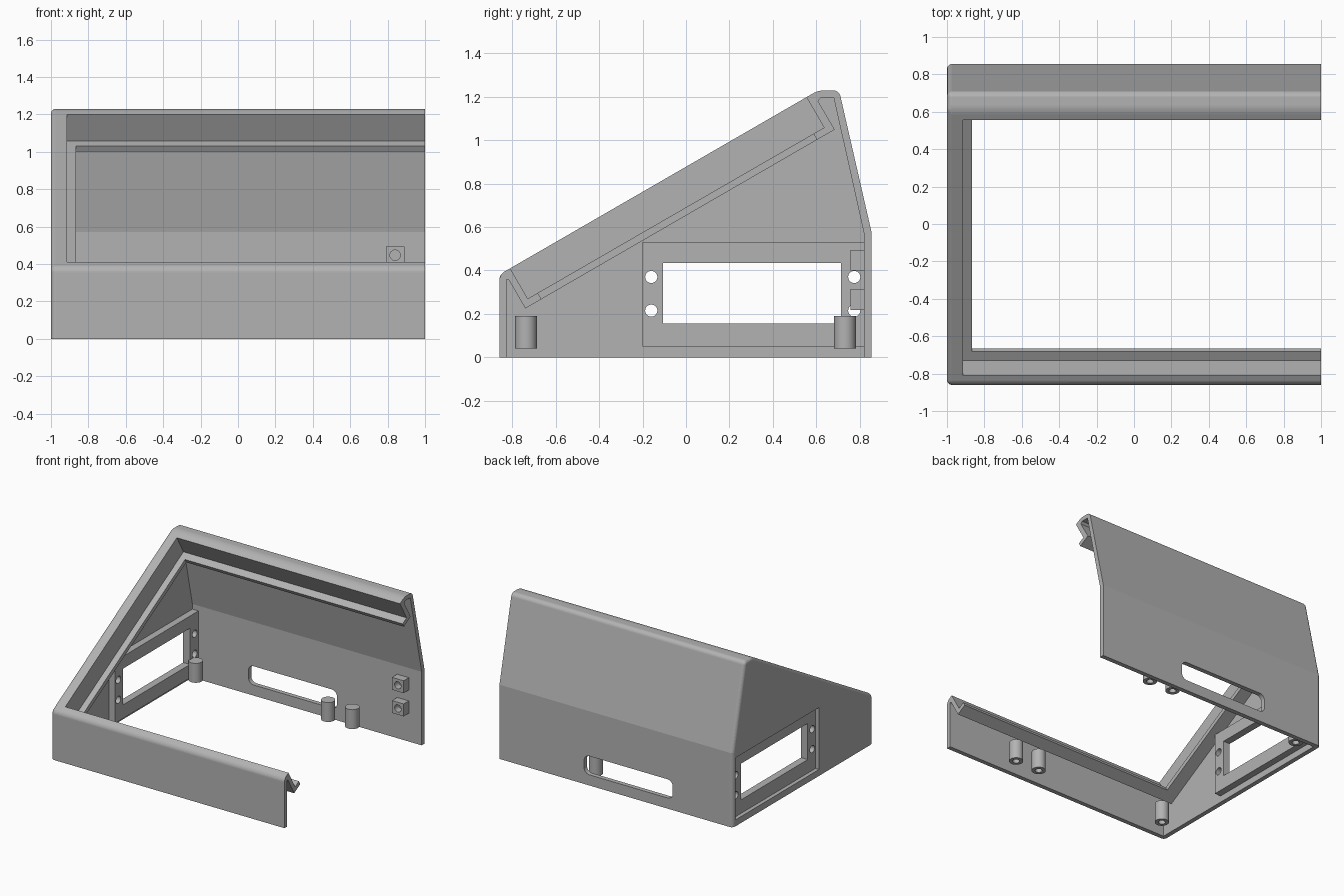
import bpy, bmesh, math
from mathutils import Matrix, Vector

cube = bpy.data.objects.get("Cube")
if cube:
    bpy.data.objects.remove(cube, do_unlink=True)

grey = bpy.data.materials.new("plain_grey")
grey.use_nodes = True
colour = (0.45, 0.45, 0.45, 1)
grey.diffuse_color = colour
grey.node_tree.nodes["Principled BSDF"].inputs["Base Color"].default_value = colour


def make(name, bm):
    bmesh.ops.recalc_face_normals(bm, faces=bm.faces)
    mesh = bpy.data.meshes.new(name)
    bm.to_mesh(mesh)
    bm.free()
    mesh.materials.append(grey)
    obj = bpy.data.objects.new(name, mesh)
    bpy.context.collection.objects.link(obj)
    return obj


def prism_mesh(points, x0, x1):
    """Extrude a (y, z) profile along x."""
    bm = bmesh.new()
    face = bm.faces.new([bm.verts.new((x0, y, z)) for y, z in points])
    new = bmesh.ops.extrude_face_region(bm, geom=[face])["geom"]
    bmesh.ops.translate(bm, vec=(x1 - x0, 0, 0),
                        verts=[v for v in new if isinstance(v, bmesh.types.BMVert)])
    return bm


def prism(name, points, x0, x1):
    return make(name, prism_mesh(points, x0, x1))


def box(name, x, y, z):
    return prism(name, [(y[0], z[0]), (y[1], z[0]), (y[1], z[1]), (y[0], z[1])], *x)


def cylinder(name, centre, radius, length, axis):
    bm = bmesh.new()
    turn = Vector((0, 0, 1)).rotation_difference(Vector(axis)).to_matrix().to_4x4()
    bmesh.ops.create_cone(bm, cap_ends=True, segments=32, radius1=radius,
                          radius2=radius, depth=length,
                          matrix=Matrix.Translation(centre) @ turn)
    return make(name, bm)


def combine(target, tool, operation="DIFFERENCE"):
    mod = target.modifiers.new("combine", "BOOLEAN")
    mod.operation, mod.object, mod.solver = operation, tool, "EXACT"
    bpy.context.view_layer.objects.active = target
    bpy.ops.object.modifier_apply(modifier=mod.name)
    bpy.data.objects.remove(tool, do_unlink=True)


# Outer body with rounded end and rounded ridge edges
outline = [(-.86, 0), (-.86, .381), (.61, 1.23), (.705, 1.23), (.855, .575), (.855, 0)]
bm = prism_mesh(outline, -1, 1)
rounded = []
for e in bm.edges:
    a, b = (v.co for v in e.verts)
    at_end = a.x < -.99 and b.x < -.99 and max(a.z, b.z) > .01
    along = abs(a.x - b.x) > 1 and (a.z > 1 or (a.y < 0 and a.z > .1))
    if at_end or along:
        rounded.append(e)
bmesh.ops.bevel(bm, geom=rounded, offset=.027, segments=6, profile=.5, affect="EDGES")
shell = make("enclosure_shell", bm)

# Hollow inside, leaving thin walls and hooked lips
combine(shell, prism("cavity", [
    (-.826, -.1), (-.826, .358), (-.817, .358), (-.74, .225), (.685, 1.049),
    (.608, 1.18), (.622, 1.197), (.68, 1.197), (.82, .57), (.82, -.1)], -.965, 1.1))


def slope_cut(name, low, high, x0):
    """Cut square to the sloping face, from the line low-high outwards."""
    out = Vector((-.5, .866)) * .5
    low, high = Vector(low), Vector(high)
    combine(shell, prism(name, [low, high, high + out, low + out], x0, 1.1))


# Panel recess and the opening through its ledge
slope_cut("recess", (-.729, .27), (.636, 1.058), -.913)
slope_cut("opening", (-.653, .245), (.617, .978), -.865)

# Thick side panel, sunk on the outside, with window and screw holes
combine(shell, box("side_pad", (-.985, -.913), (-.2, .83), (.05, .53)), "UNION")
combine(shell, box("side_sink", (-1.1, -.97), (-.2, .82), (.05, .53)))
combine(shell, box("window", (-1.1, -.8), (-.105, .715), (.155, .435)))
for y in (-.16, .775):
    for z in (.215, .37):
        combine(shell, cylinder("screw_hole", (-.95, y, z), .028, .2, (1, 0, 0)))

# Rounded slot in the back wall
bm = bmesh.new()
bmesh.ops.create_cube(bm, size=1, matrix=Matrix.Translation((-.105, .85, .155))
                      @ Matrix.Diagonal((.76, .2, .145, 1)))
corners = [e for e in bm.edges if abs(e.verts[0].co.y - e.verts[1].co.y) > .1]
bmesh.ops.bevel(bm, geom=corners, offset=.045, segments=6, profile=.5, affect="EDGES")
combine(shell, make("slot", bm))

# Screw blocks on the inside of the back wall
for z in (.267, .447):
    combine(shell, box("block", (.79, .89), (.757, .83), (z - .048, z + .048)), "UNION")
    combine(shell, cylinder("block_hole", (.84, .76, z), .028, .1, (0, 1, 0)))

# Standoff posts, bored from below
for row, y in (("front", -.737), ("back", .732)):
    for i, x in enumerate((-.875, .26, .467)):
        post = cylinder(f"{row}_post_{i + 1}", (x, y, .115), .05, .15, (0, 0, 1))
        combine(post, cylinder("bore", (x, y, .08), .025, .12, (0, 0, 1)))
        bpy.ops.object.select_all(action="DESELECT")
        post.select_set(True)
        bpy.context.view_layer.objects.active = post
        bpy.ops.object.shade_smooth_by_angle(angle=math.radians(30))
